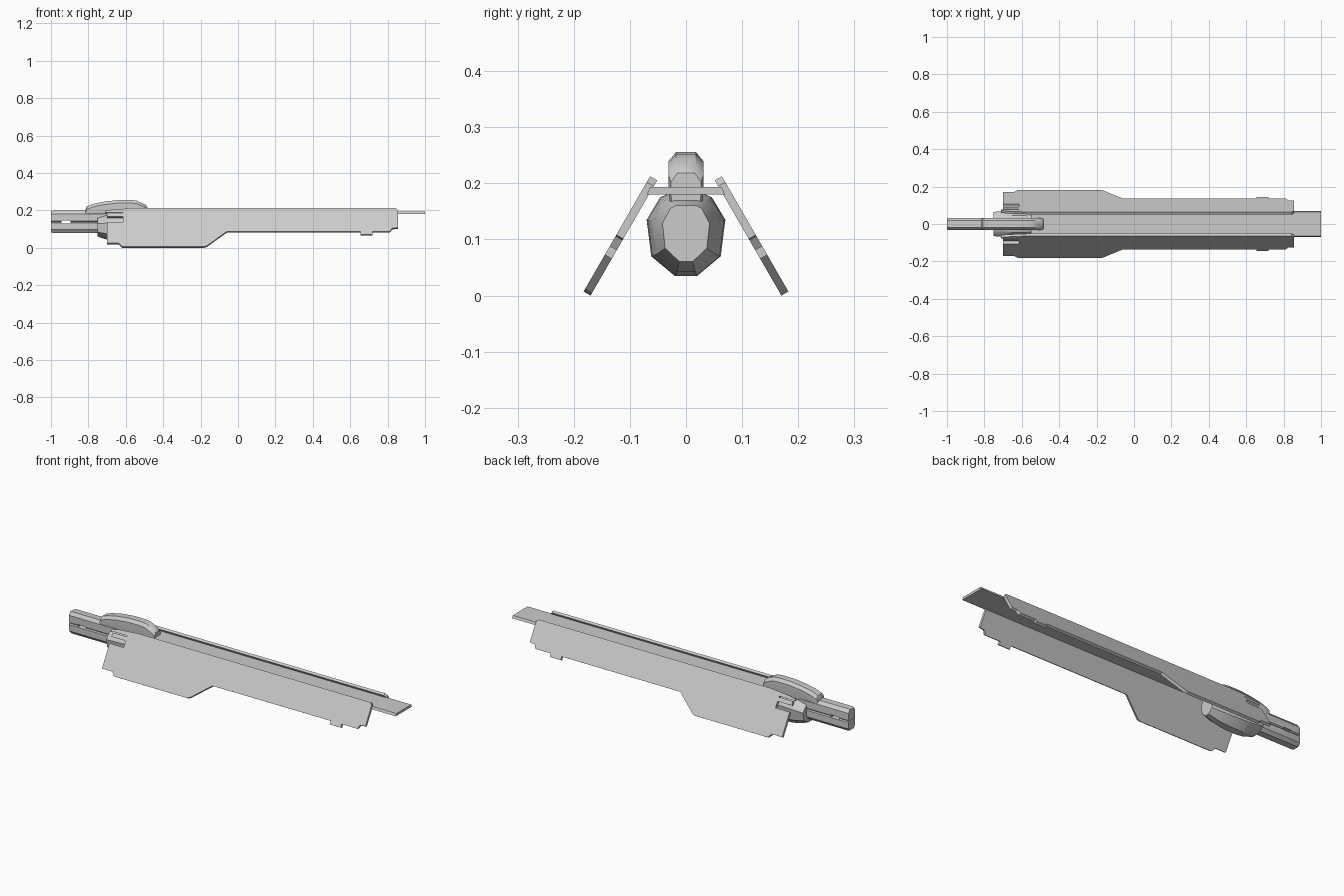
import bpy, bmesh, math

if "Cube" in bpy.data.objects:
    bpy.data.objects.remove(bpy.data.objects["Cube"])


def make(name, verts, faces, smooth=None):
    me = bpy.data.meshes.new(name)
    me.from_pydata(verts, [], faces)
    bm = bmesh.new()
    bm.from_mesh(me)
    bmesh.ops.recalc_face_normals(bm, faces=bm.faces)
    bm.to_mesh(me)
    bm.free()
    ob = bpy.data.objects.new(name, me)
    bpy.context.collection.objects.link(ob)
    if smooth:
        bpy.ops.object.select_all(action='DESELECT')
        bpy.context.view_layer.objects.active = ob
        ob.select_set(True)
        bpy.ops.object.shade_smooth_by_angle(angle=math.radians(smooth))
    return ob


def loft(name, stations, smooth=None):
    """Join (x, ring of (y, z)) stations into a capped solid."""
    n = len(stations[0][1])
    verts = [(x, y, z) for x, ring in stations for y, z in ring]
    faces = [tuple(range(n)), tuple(range(len(verts) - n, len(verts)))]
    for s in range(len(stations) - 1):
        for i in range(n):
            j = (i + 1) % n
            faces.append((s * n + i, s * n + j, (s + 1) * n + j, (s + 1) * n + i))
    return make(name, verts, faces, smooth)


def mirrored(half):
    """Full ring from its +y half, listed bottom to top."""
    return half + [(-y, z) for y, z in reversed(half)]


def slanted_plate(name, outline, side):
    """Extrude an (x, z) outline lying in the 30 degree leaning side plane."""
    outer = [(x, side * (.064 + (.2125 - z) * math.tan(math.radians(30))), z) for x, z in outline]
    inner = [(x, y - side * .0125, z - .0072) for x, y, z in outer]
    n = len(outline)
    faces = [tuple(range(n)), tuple(range(n, 2 * n))]
    faces += [(i, (i + 1) % n, (i + 1) % n + n, i + n) for i in range(n)]
    return make(name, outer + inner, faces)


# Leaning side plates, notched at the rear, with lugs sitting in the notches
plate = [(-.71, .199), (-.67, .205), (-.56, .2125), (.843, .2125), (.855, .202),
         (.855, .108), (.825, .106), (.812, .088), (.72, .088), (.72, .0725),
         (.655, .0725), (.655, .088), (-.06, .088), (-.165, .0125), (-.18, .0072),
         (-.62, .0072), (-.638, .025), (-.70, .025), (-.70, .138), (-.615, .138),
         (-.615, .19), (-.71, .19)]
lug = [(-.70, .167), (-.615, .167), (-.615, .186), (-.70, .186)]
for side, label in ((1, "left"), (-1, "right")):
    slanted_plate(label + "_plate", plate, side)
    slanted_plate(label + "_lug", lug, side)

# Flat deck between the plates
deck = mirrored([(.07, .180), (.064, .193)])
loft("deck", [(-.55, deck), (1.0, deck)])

# Faceted body under the rear of the deck
def body_ring(s, zs, mid=.115):
    pts = [(.02, .035), (.062, .07), (.07, .135), (.046, .175), (.03, .182)]
    return mirrored([(y * s, mid + (z - mid) * zs) for y, z in pts])


loft("body", [(-.75, body_ring(.9, .68)), (-.735, body_ring(.95, .75)),
              (-.69, body_ring(1, .93)), (-.65, body_ring(1, 1)),
              (-.58, body_ring(.97, 1)), (-.51, body_ring(.82, .9)),
              (-.45, body_ring(.6, .68))], 35)

# Handle halves, meeting at a fine seam, with a slot cut through
upper = mirrored([(.027, .138), (.032, .143), (.032, .182), (.018, .199)])
lower = mirrored([(.018, .08), (.032, .097), (.032, .132), (.027, .137)])
box = mirrored([(.1, .131), (.1, .146)])
cutter = loft("slot_cutter", [(-.945, box), (-.895, box)])
cutter.hide_render = True
cutter.hide_viewport = True
for name, ring in (("handle_upper", upper), ("handle_lower", lower)):
    end = [(y * .9, .1375 + (z - .1375) * .94) for y, z in ring]
    ob = loft(name, [(-1.0, end), (-.99, ring), (-.70, ring)], 25)
    mod = ob.modifiers.new("slot", 'BOOLEAN')
    mod.object = cutter
    mod.solver = 'EXACT'

# Rounded hump on top, with chamfered upper edges
hump = [(-.815, .205, .027), (-.808, .222, .031), (-.77, .236, .031), (-.71, .248, .031),
        (-.64, .2555, .031), (-.57, .2555, .031), (-.54, .252, .031), (-.495, .231, .031),
        (-.485, .218, .027)]
loft("hump", [(x, mirrored([(w * .8, .135 if -.75 < x else .18), (w, .182), (w, z - .016),
                            (w * .58, z)])) for x, z, w in hump], 35)
